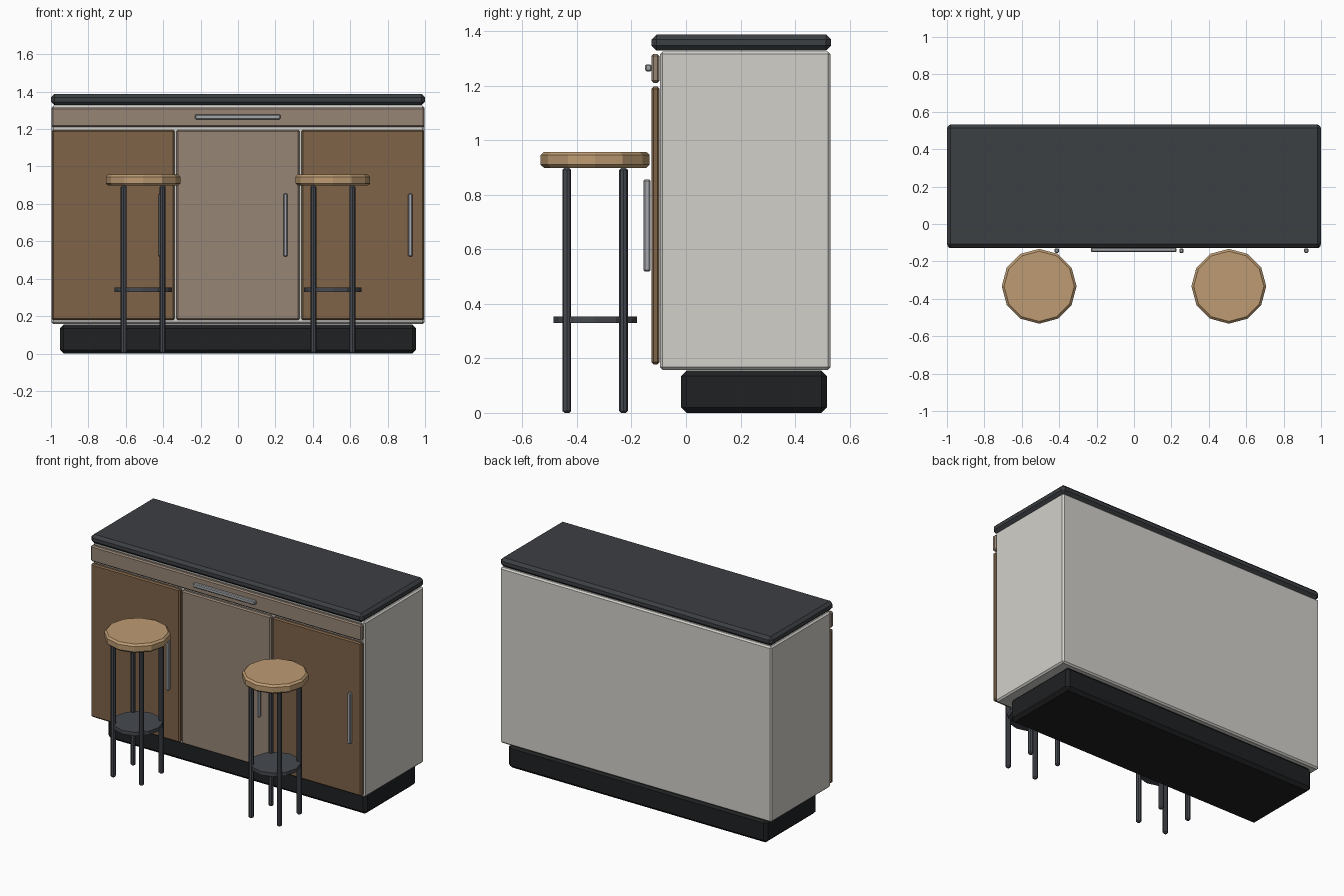
import bpy
import math

if "Cube" in bpy.data.objects:
    bpy.data.objects.remove(bpy.data.objects["Cube"])


def material(name, rgb):
    m = bpy.data.materials.new(name)
    m.diffuse_color = (*rgb, 1)
    m.use_nodes = True
    m.node_tree.nodes["Principled BSDF"].inputs["Base Color"].default_value = m.diffuse_color
    return m


BLACK = material("black", (0.014, 0.015, 0.016))
SLATE = material("slate", (0.045, 0.05, 0.056))
PALE = material("pale_panel", (0.64, 0.63, 0.59))
BROWN = material("brown_wood", (0.21, 0.125, 0.065))
TAUPE = material("taupe_wood", (0.31, 0.235, 0.18))
TAN = material("tan_wood", (0.51, 0.33, 0.17))
METAL = material("metal", (0.37, 0.38, 0.40))
IRON = material("dark_iron", (0.06, 0.066, 0.078))


def finish(name, mat, bevel):
    ob = bpy.context.object
    ob.name = name
    ob.data.materials.append(mat)
    if bevel:
        mod = ob.modifiers.new("chamfer", "BEVEL")
        mod.width = bevel
        mod.segments = 1
        mod.limit_method = "ANGLE"
        mod.angle_limit = math.radians(50)
    return ob


def box(name, x, y, z, mat, bevel):
    """Chamfered box from (min, max) ranges."""
    bpy.ops.mesh.primitive_cube_add(size=1, location=[sum(r) / 2 for r in (x, y, z)])
    ob = bpy.context.object
    for v in ob.data.vertices:
        v.co = [c * (r[1] - r[0]) for c, r in zip(v.co, (x, y, z))]
    return finish(name, mat, bevel)


def disc(name, x, y, z, radius, sides, mat, bevel):
    """Chamfered upright cylinder between z[0] and z[1]."""
    bpy.ops.mesh.primitive_cylinder_add(vertices=sides, radius=radius, depth=z[1] - z[0],
                                        location=(x, y, sum(z) / 2))
    return finish(name, mat, bevel)


# Cabinet
box("plinth", (-0.952, 0.952), (-0.018, 0.517), (0, 0.155), BLACK, 0.02)
box("cabinet_body", (-0.997, 0.997), (-0.096, 0.53), (0.158, 1.325), PALE, 0.01)
box("countertop", (-1, 1), (-0.126, 0.532), (1.328, 1.387), SLATE, 0.018)

# Drawer
FRONT = (-0.127, -0.097)
box("drawer_front", (-0.996, 0.996), FRONT, (1.21, 1.316), TAUPE, 0.008)
box("drawer_handle", (-0.23, 0.227), (-0.15, -0.126), (1.252, 1.278), METAL, 0.005)

# Doors with pull handles
for side, x, mat in (("left", -0.667, BROWN), ("middle", 0, TAUPE), ("right", 0.667, BROWN)):
    box(side + "_door", (x - 0.328, x + 0.328), FRONT, (0.178, 1.196), mat, 0.008)
    hx = x + 0.254
    box(side + "_door_handle", (hx - 0.011, hx + 0.011), (-0.155, -0.13),
        (0.518, 0.856), METAL, 0.005)

# Bar stools
SY = -0.333
for side, x in (("left", -0.507), ("right", 0.507)):
    disc(side + "_stool_seat", x, SY, (0.898, 0.957), 0.2, 12, TAN, 0.012)
    disc(side + "_stool_footrest", x, SY, (0.33, 0.354), 0.153, 12, IRON, 0)
    for i, (sx, sy) in enumerate(((-1, -1), (1, -1), (1, 1), (-1, 1))):
        disc(f"{side}_stool_leg_{i + 1}", x + sx * 0.104, SY + sy * 0.104, (0, 0.898),
             0.016, 8, IRON, 0.007)
